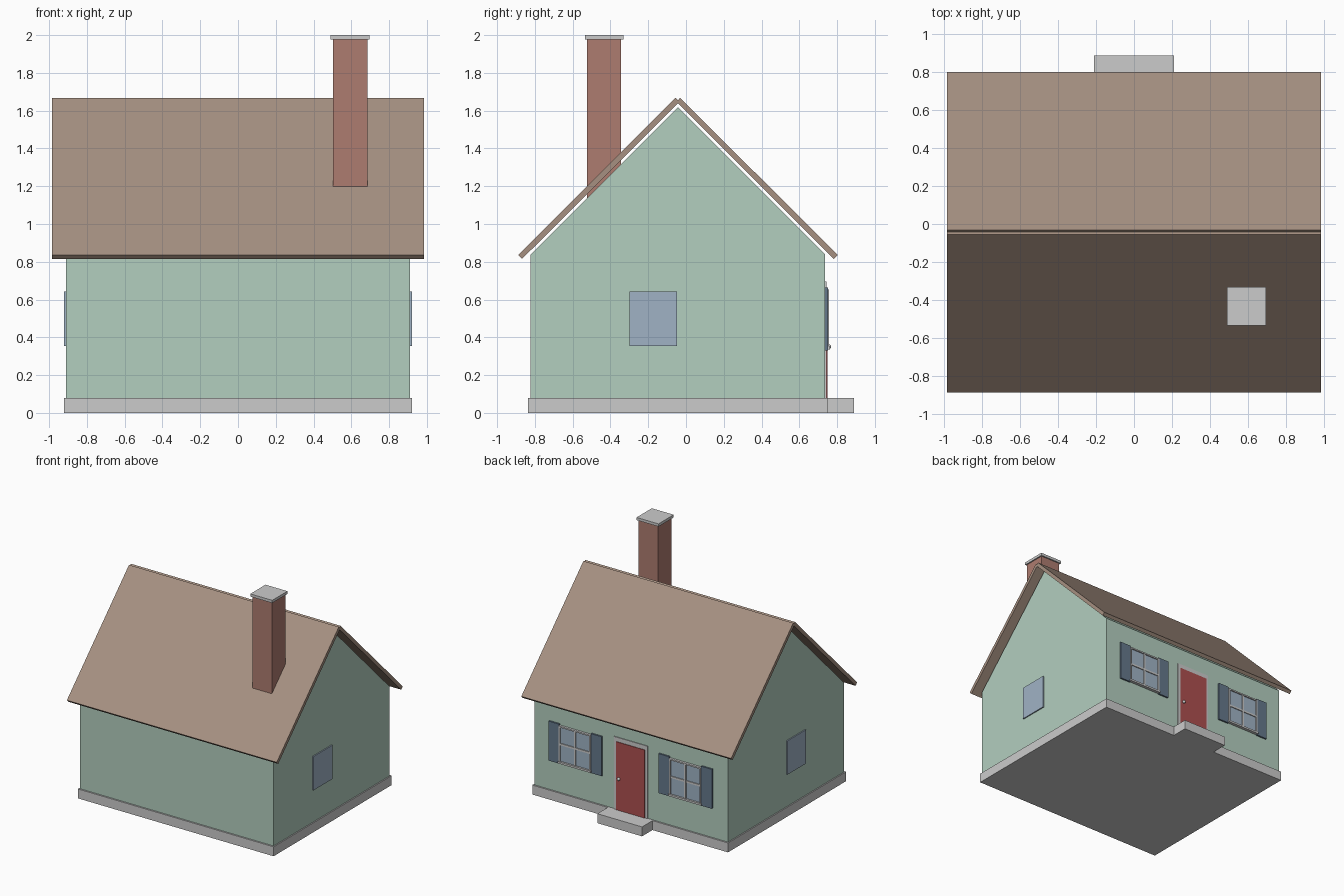
import bpy, bmesh

if "Cube" in bpy.data.objects:
    bpy.data.objects.remove(bpy.data.objects["Cube"])

CY = -0.043            # y of the ridge and of the wall centre
WALL = CY + 0.78       # door-side wall face


def material(name, rgb):
    m = bpy.data.materials.new(name)
    m.diffuse_color = (*rgb, 1)
    m.use_nodes = True
    m.node_tree.nodes["Principled BSDF"].inputs["Base Color"].default_value = m.diffuse_color
    return m


GREEN = material("wall_green", (0.45, 0.62, 0.52))
BROWN = material("roof_brown", (0.38, 0.28, 0.22))
BRICK = material("brick", (0.42, 0.20, 0.16))
RED = material("door_red", (0.42, 0.08, 0.08))
BLUE = material("shutter_blue", (0.13, 0.19, 0.26))
GLASS = material("glass", (0.35, 0.45, 0.56))


def prism(name, profile, x0, x1, mat=None):
    """Extrude a (y, z) profile along x."""
    bm = bmesh.new()
    face = bm.faces.new([bm.verts.new((x0, y, z)) for y, z in profile])
    ext = bmesh.ops.extrude_face_region(bm, geom=[face])
    verts = [g for g in ext["geom"] if isinstance(g, bmesh.types.BMVert)]
    bmesh.ops.translate(bm, verts=verts, vec=(x1 - x0, 0, 0))
    bmesh.ops.recalc_face_normals(bm, faces=bm.faces)
    me = bpy.data.meshes.new(name)
    bm.to_mesh(me)
    bm.free()
    ob = bpy.data.objects.new(name, me)
    bpy.context.collection.objects.link(ob)
    if mat:
        me.materials.append(mat)
    return ob


def box(name, x, y, z, mat=None):
    (y0, y1), (z0, z1) = y, z
    return prism(name, [(y0, z0), (y1, z0), (y1, z1), (y0, z1)], x[0], x[1], mat)


# Foundation and doorstep
box("foundation", (-0.92, 0.92), (CY - 0.793, CY + 0.793), (0, 0.08))
box("doorstep", (-0.21, 0.21), (CY + 0.78, 0.89), (0, 0.08))

# Gabled walls
prism("walls", [(CY - 0.78, 0.08), (CY + 0.78, 0.08), (CY + 0.78, 0.838),
                (CY, 1.618), (CY - 0.78, 0.838)], -0.91, 0.91, GREEN)

# Two roof slabs at 45 degrees
for side, s in (("front", -1), ("back", 1)):
    slab = [(0.846, 0.836), (0.825, 0.815), (-0.008, 1.647), (0.012, 1.668)]
    prism("roof_" + side, [(CY + s * d, z) for d, z in slab], -0.986, 0.986, BROWN)

# Chimney and cap
box("chimney", (0.502, 0.686), (-0.525, -0.343), (1.1, 1.98), BRICK)
box("chimney_cap", (0.491, 0.697), (-0.536, -0.332), (1.977, 2.0))

# Gable windows
for side, s in (("left", -1), ("right", 1)):
    box("gable_window_" + side, (s * 0.90, s * 0.92), (-0.30, -0.047), (0.355, 0.642), GLASS)

# Door with frame and knob
box("door_frame", (-0.158, 0.158), (WALL - 0.01, WALL + 0.006), (0.08, 0.695))
box("door", (-0.135, 0.135), (WALL - 0.01, WALL + 0.011), (0.08, 0.658), RED)
bpy.ops.mesh.primitive_uv_sphere_add(segments=16, ring_count=8, radius=0.013,
                                     location=(0.105, WALL + 0.018, 0.35))
bpy.context.object.name = "door_knob"
bpy.ops.object.shade_smooth()

# Shuttered windows on either side of the door
for side, s in (("left", -1), ("right", 1)):
    c = s * 0.518

    def part(name, x0, x1, depth, z, mat=None):
        box(f"{name}_{side}", (c + x0, c + x1), (WALL - 0.01, WALL + depth), z, mat)

    part("window_glass", -0.145, 0.145, 0.010, (0.35, 0.645), GLASS)
    part("window_jamb_a", -0.15, -0.138, 0.020, (0.345, 0.653))
    part("window_jamb_b", 0.138, 0.15, 0.020, (0.345, 0.653))
    part("window_head", -0.138, 0.138, 0.020, (0.641, 0.653))
    part("window_mullion", -0.008, 0.008, 0.018, (0.352, 0.641))
    part("window_crossbar", -0.138, 0.138, 0.017, (0.49, 0.506))
    part("window_sill", -0.155, 0.155, 0.026, (0.336, 0.352))
    part("shutter_a", -0.25, -0.15, 0.014, (0.33, 0.665), BLUE)
    part("shutter_b", 0.15, 0.25, 0.014, (0.33, 0.665), BLUE)
